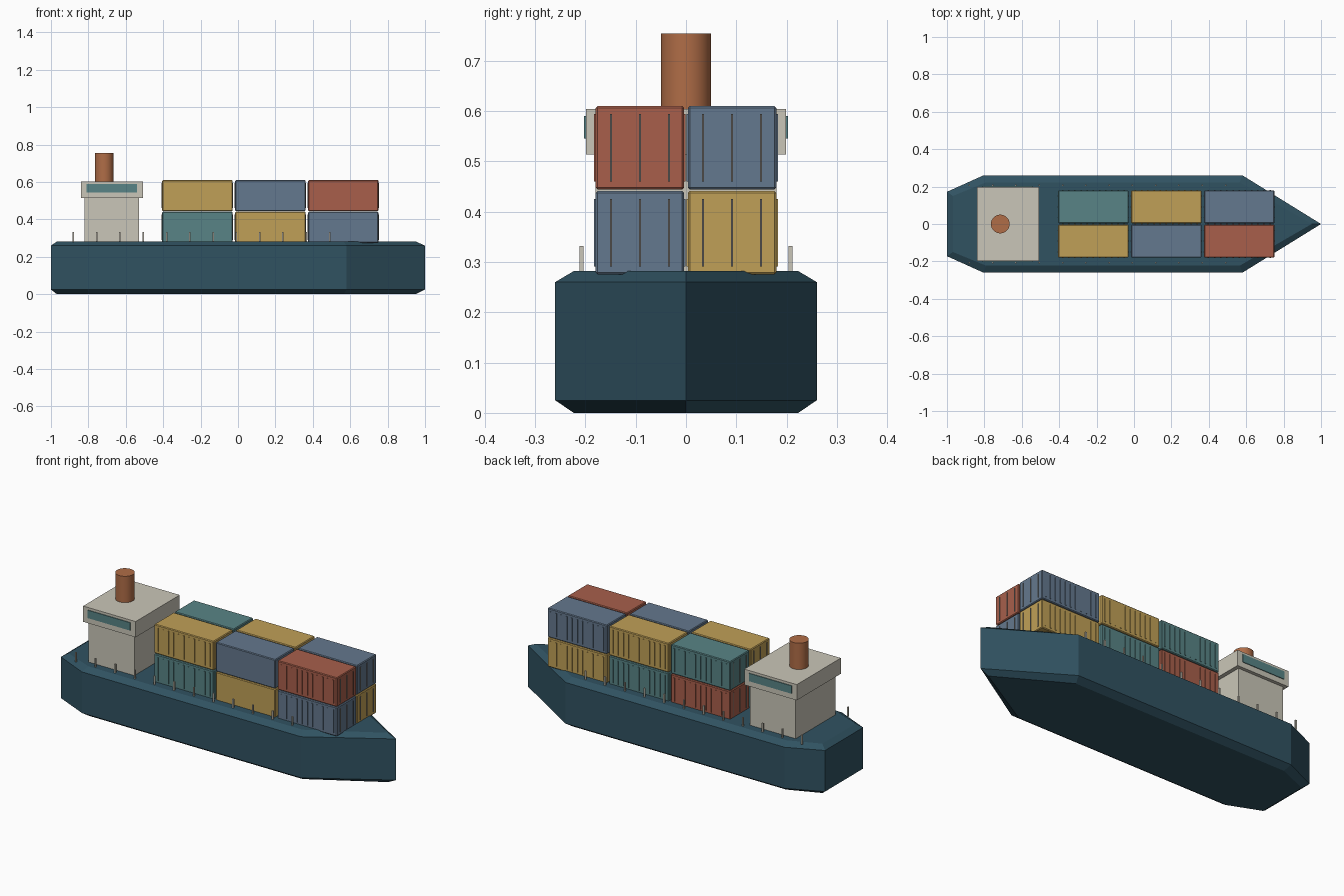
import bpy
import bmesh
from math import radians

cube = bpy.data.objects.get("Cube")
if cube:
    bpy.data.objects.remove(cube, do_unlink=True)


def material(name, *rgb):
    """Flat material from display colour values, stored as linear."""
    col = [((c / 255 + 0.055) / 1.055) ** 2.4 for c in rgb] + [1]
    m = bpy.data.materials.new(name)
    m.use_nodes = True
    m.diffuse_color = col
    m.node_tree.nodes["Principled BSDF"].inputs["Base Color"].default_value = col
    return m


hull_blue = material("hull blue", 48, 82, 97)
cream = material("cream paint", 202, 198, 184)
teal = material("teal", 88, 132, 134)
yellow = material("yellow", 192, 160, 87)
blue = material("slate blue", 100, 120, 142)
red = material("brick red", 168, 95, 75)
orange = material("funnel orange", 176, 109, 71)
steel = material("steel grey", 118, 116, 112)


def add_box(bm, lo, hi, mat_index=0):
    verts = bmesh.ops.create_cube(bm, size=1)["verts"]
    for v in verts:
        v.co = [(a + b) / 2 + c * (b - a) for a, b, c in zip(lo, hi, v.co)]
    for f in {f for v in verts for f in v.link_faces}:
        f.material_index = mat_index
    return verts


def finish(bm, name, *mats):
    bmesh.ops.recalc_face_normals(bm, faces=bm.faces)
    mesh = bpy.data.meshes.new(name)
    bm.to_mesh(mesh)
    bm.free()
    obj = bpy.data.objects.new(name, mesh)
    bpy.context.collection.objects.link(obj)
    for m in mats:
        mesh.materials.append(m)
    return obj


def box(name, lo, hi, mat):
    bm = bmesh.new()
    add_box(bm, lo, hi)
    return finish(bm, name, mat)


# Hull: four stacked outlines, the top and bottom ones drawn inward
def outline(stern, quarter, shoulder, bow):
    port = [stern, quarter, shoulder]
    return port + [(bow, 0)] + [(x, -y) for x, y in reversed(port)]


outer = outline((-1, 0.172), (-0.805, 0.26), (0.58, 0.26), 1)
inner = outline((-0.968, 0.15), (-0.79, 0.223), (0.565, 0.223), 0.95)
bm = bmesh.new()
rings = [[bm.verts.new((x, y, z)) for x, y in line]
         for line, z in ((inner, 0), (outer, 0.025), (outer, 0.26), (inner, 0.282))]
for low, high in zip(rings, rings[1:]):
    for i in range(len(low)):
        j = (i + 1) % len(low)
        bm.faces.new((low[i], low[j], high[j], high[i]))
bm.faces.new(rings[0])
bm.faces.new(rings[-1])
finish(bm, "hull", hull_blue)

# Deckhouse, bridge, side windows and funnel
box("deckhouse", (-0.82, -0.18, 0.275), (-0.53, 0.18, 0.52), cream)
box("bridge", (-0.84, -0.199, 0.514), (-0.508, 0.199, 0.604), cream)
for side, name in ((-1, "right"), (1, "left")):
    y = sorted((side * 0.197, side * 0.203))
    box(name + "_bridge_window", (-0.81, y[0], 0.545), (-0.54, y[1], 0.59), teal)
bpy.ops.mesh.primitive_cylinder_add(vertices=32, radius=0.05, depth=0.155,
                                    location=(-0.715, 0, 0.677))
funnel = bpy.context.object
funnel.name = "funnel"
funnel.data.materials.append(orange)
bpy.ops.object.shade_smooth_by_angle(angle=radians(40))

# Containers: two tiers, two rows, three bays
LENGTH, WIDTH, HEIGHT = 0.376, 0.176, 0.166
paints = [red, teal, yellow, blue]


def container(name, x, y, z, paint, ribbed_sides):
    bm = bmesh.new()
    hx, hy = LENGTH / 2, WIDTH / 2
    body = add_box(bm, (x - hx, y - hy, z), (x + hx, y + hy, z + HEIGHT))
    edges = list({e for v in body for e in v.link_edges})
    bmesh.ops.bevel(bm, geom=edges, offset=0.004, segments=1, affect="EDGES")
    z0, z1 = z + 0.016, z + HEIGHT - 0.016
    # Side ribs
    for side in ribbed_sides:
        for i in range(11):
            rx = x + (i - 5) * 0.033
            ry = y + side * hy
            add_box(bm, (rx - 0.004, ry - 0.003, z0), (rx + 0.004, ry + 0.003, z1))
    # Bars on both ends
    for end in (-1, 1):
        for i in (-1, 0, 1):
            ex, ey = x + end * hx, y + i * 0.058
            add_box(bm, (ex - 0.003, ey - 0.002, z0), (ex + 0.003, ey + 0.002, z1), 1)
    return finish(bm, name, paint, steel)


for tier, tier_name in enumerate(("lower", "upper")):
    for row, row_name in enumerate(("left", "right")):
        for bay, bay_name in enumerate(("aft", "middle", "forward")):
            y = 0.0915 * (1 - 2 * row)
            sides = (1,) if (row == 1 and bay == 1) else (-1, 1)
            container(f"{tier_name}_{row_name}_{bay_name}_container",
                      -0.217 + bay * 0.39, y, 0.275 + tier * 0.169,
                      paints[(tier + row + bay) % 4], sides)

# Railing posts along both deck edges
for side, name in ((-1, "right"), (1, "left")):
    bm = bmesh.new()
    for i in range(12):
        x, y = -0.88 + i * 0.1245, side * 0.208
        add_box(bm, (x - 0.004, y - 0.004, 0.278), (x + 0.004, y + 0.004, 0.332))
    finish(bm, name + "_rail_posts", cream)
